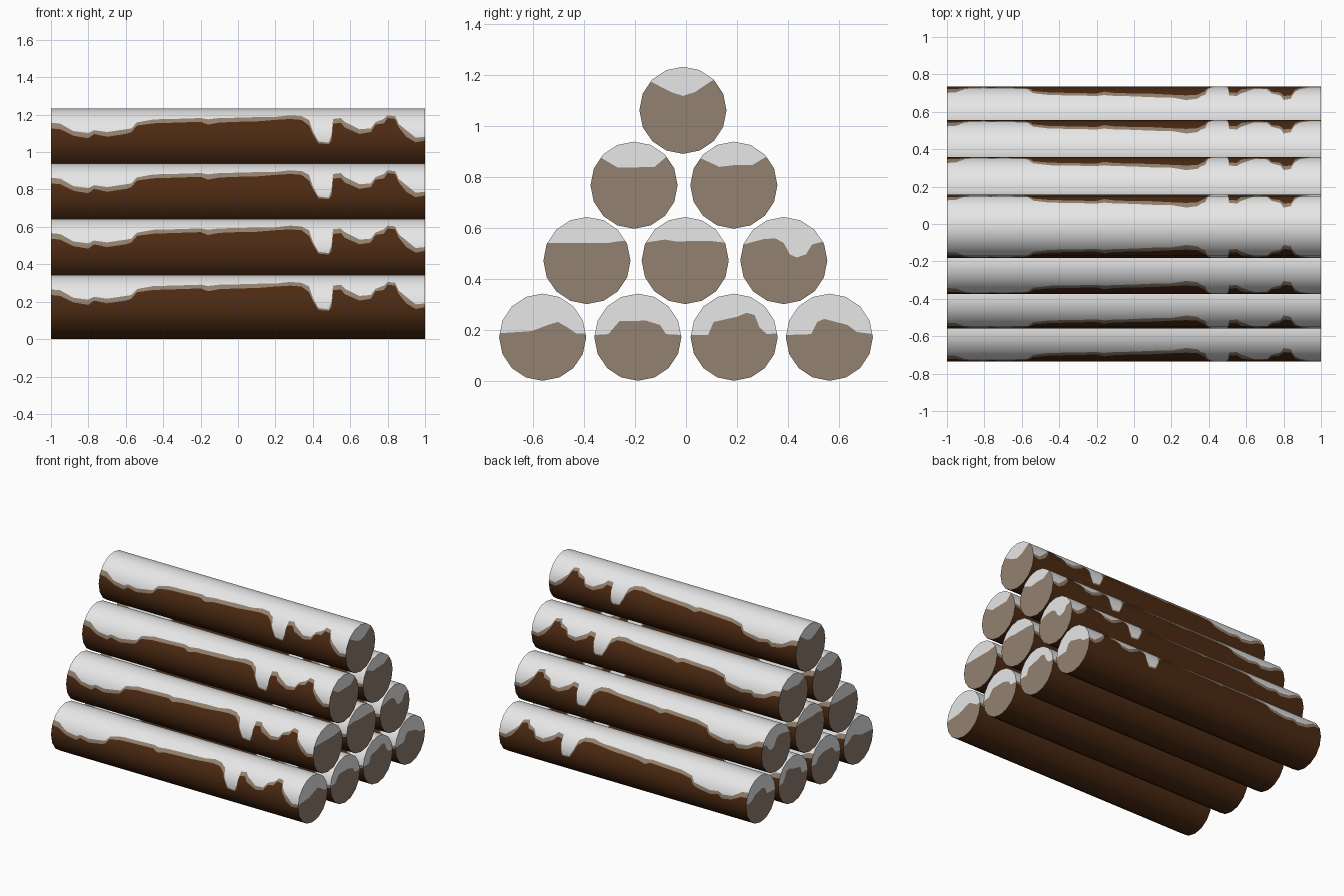
import bpy, bmesh, math
from mathutils import Vector

if "Cube" in bpy.data.objects:
    bpy.data.objects.remove(bpy.data.objects["Cube"])

R, SIDES = 0.171, 16


def material(name, rgb):
    m = bpy.data.materials.new(name)
    m.diffuse_color = (*rgb, 1)
    m.use_nodes = True
    m.node_tree.nodes["Principled BSDF"].inputs["Base Color"].default_value = m.diffuse_color
    return m


MATS = [material("snow_white", (0.86, 0.86, 0.86)),
        material("cut_wood_tan", (0.29, 0.22, 0.16)),
        material("bark_brown", (0.072, 0.023, 0.006))]

# Along the log: x, top of bark, bottom of snow (heights from the log axis)
EDGE = [(-1, .065, .095), (-.95, .06, .09), (-.88, .025, .05), (-.8, .012, .04),
        (-.77, .035, .055), (-.7, .02, .045), (-.6, .035, .06), (-.57, .045, .065),
        (-.54, .08, .097), (-.45, .092, .113), (-.35, .095, .115), (-.2, .1, .12),
        (-.16, .085, .113), (-.1, .096, .12), (0, .1, .122), (.1, .102, .125),
        (.2, .11, .126), (.28, .115, .135), (.34, .11, .13), (.38, .08, .11),
        (.4, .035, .05), (.43, -.015, -.005), (.485, -.02, -.012), (.5, 0, .03),
        (.508, .09, .115), (.55, .095, .12), (.57, .07, .1), (.65, .035, .06),
        (.71, .045, .065), (.735, .085, .098), (.78, .092, .115), (.8, .12, .135),
        (.84, .115, .13), (.86, .07, .088), (.9, .02, .055), (.95, -.01, .015),
        (1, 0, .02)]

# Snow edge on the log ends: y, z in hundredths of the log radius
ROW_1 = [[(-100, 9), (-25, 14), (12, 28), (35, 35), (56, 23), (77, 9), (100, 9)],
         [(-100, 5), (-68, 7), (-42, 37), (19, 38), (51, 28), (65, 7), (100, 5)],
         [(-100, 5), (-60, 5), (-47, 35), (7, 47), (28, 56), (47, 51), (58, 23), (75, 7), (100, 9)],
         [(-100, 5), (-42, 7), (-28, 35), (-12, 42), (42, 28), (63, 12), (100, 7)]]
ROW_2 = [[(-100, 40), (47, 40), (70, 44), (100, 46)],
         [(-100, 40), (-47, 48), (-23, 44), (58, 45), (100, 40)],
         [(-100, 35), (-47, 49), (-19, 51), (0, 40), (14, 14), (30, 7), (51, 14), (65, 37), (100, 46)]]
ROW_3 = [[(-100, 65), (-74, 62), (-37, 40), (47, 42), (74, 65), (100, 70)],
         [(-100, 65), (-72, 60), (-33, 42), (0, 46), (42, 46), (74, 65), (100, 70)]]
ROW_4 = [[(-100, 74), (-72, 65), (-28, 42), (0, 33), (28, 42), (65, 67), (100, 81)]]
ROWS = [(R, [-.563, -.189, .189, .563], ROW_1),
        (.472, [-.389, -.003, .384], ROW_2),
        (.768, [-.204, .188], ROW_3),
        (1.062, [-.012], ROW_4)]


def height(points, x, k=1):
    """Height of a polyline at x."""
    for a, b in zip(points, points[1:]):
        if x <= b[0] + 1e-6:
            return a[k] + (b[k] - a[k]) * (x - a[0]) / (b[0] - a[0])
    return points[-1][k]


def cut(bm, faces, co, no):
    geom = set(faces)
    for f in faces:
        geom.update(f.edges)
        geom.update(f.verts)
    bmesh.ops.bisect_plane(bm, geom=list(geom), dist=1e-5, plane_co=co, plane_no=no)


def is_end(f):
    return abs(f.normal.x) > 0.9


def make_log(name, y, z, end_edge):
    bm = bmesh.new()
    # sixteen-sided tube with a ring at every edge point
    rings = [[bm.verts.new((p[0], R * math.sin(2 * math.pi * i / SIDES),
                            R * math.cos(2 * math.pi * i / SIDES)))
              for i in range(SIDES)] for p in EDGE]
    for a, b in zip(rings, rings[1:]):
        for i in range(SIDES):
            j = (i + 1) % SIDES
            bm.faces.new((a[i], a[j], b[j], b[i]))
    bm.faces.new(rings[0])
    bm.faces.new(rings[-1])
    bmesh.ops.recalc_face_normals(bm, faces=bm.faces[:])
    # snow and bark edges on the sides
    for k in (1, 2):
        for a, b in zip(EDGE, EDGE[1:]):
            fs = [f for f in bm.faces if not is_end(f)
                  and a[0] < f.calc_center_median().x < b[0]]
            cut(bm, fs, (a[0], 0, a[k]), (a[k] - b[k], 0, b[0] - a[0]))
    # snow edge on both ends
    pts = [(p * R / 100, q * R / 100) for p, q in end_edge]
    for p in pts[1:-1]:
        cut(bm, [f for f in bm.faces if is_end(f)], (0, p[0], 0), (0, 1, 0))
    for a, b in zip(pts, pts[1:]):
        fs = [f for f in bm.faces if is_end(f)
              and a[0] < f.calc_center_median().y < b[0]]
        if fs:
            cut(bm, fs, (0, a[0], a[1]), (0, a[1] - b[1], b[0] - a[0]))
    # colours by height
    for f in bm.faces:
        c = f.calc_center_median()
        if is_end(f):
            f.material_index = 0 if c.z > height(pts, c.y) else 1
        elif c.z > height(EDGE, c.x, 2):
            f.material_index = 0
        else:
            f.material_index = 1 if c.z > height(EDGE, c.x, 1) else 2
        f.smooth = True
    me = bpy.data.meshes.new(name)
    bm.to_mesh(me)
    bm.free()
    for m in MATS:
        me.materials.append(m)
    # round shading on the sides, flat ends
    normals = [None] * len(me.loops)
    for p in me.polygons:
        flat = abs(p.normal.x) > 0.9
        for li in p.loop_indices:
            co = me.vertices[me.loops[li].vertex_index].co
            normals[li] = Vector(p.normal) if flat else Vector((0, co.y, co.z)).normalized()
    me.normals_split_custom_set(normals)
    ob = bpy.data.objects.new(name, me)
    ob.location = (0, y, z)
    bpy.context.collection.objects.link(ob)


# Pyramid of ten logs
for r, (z, ys, ends) in enumerate(ROWS, 1):
    for i, (y, end) in enumerate(zip(ys, ends), 1):
        make_log(f"log_row{r}_{i}", y, z, end)
